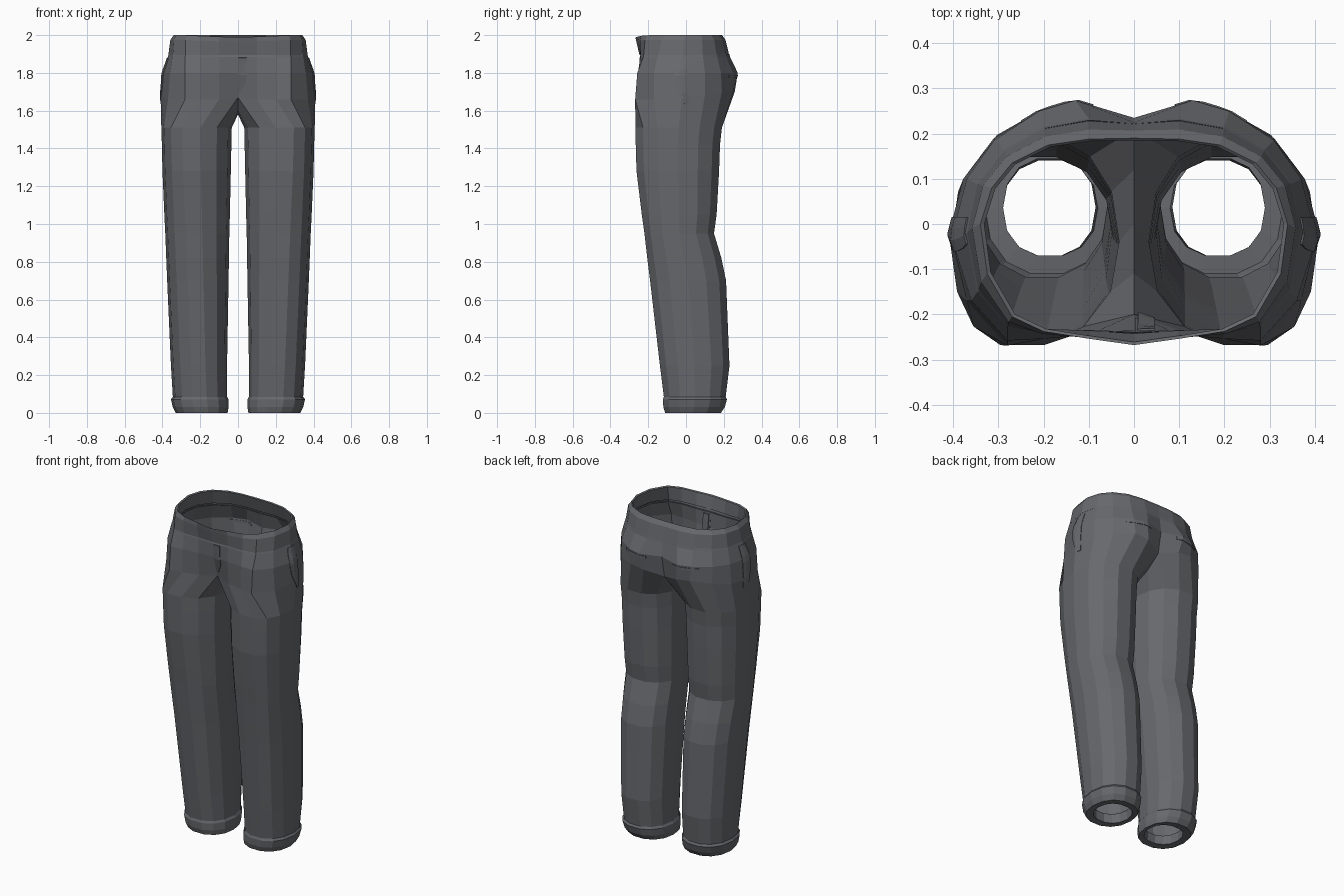
import bpy, bmesh, math
from mathutils import Vector
from mathutils.bvhtree import BVHTree

if "Cube" in bpy.data.objects:
    bpy.data.objects.remove(bpy.data.objects["Cube"])

cloth = bpy.data.materials.new("charcoal cloth")
cloth.diffuse_color = (0.135, 0.14, 0.152, 1)
cloth.use_nodes = True
cloth.node_tree.nodes["Principled BSDF"].inputs["Base Color"].default_value = cloth.diffuse_color
N, OUT = 14, 11          # points per leg ring, and how many continue above the crotch


def finish(name, bm, mirror=True):
    me = bpy.data.meshes.new(name)
    bm.to_mesh(me)
    ob = bpy.data.objects.new(name, me)
    bpy.context.collection.objects.link(ob)
    me.materials.append(cloth)
    if mirror:
        m = ob.modifiers.new("mirror", 'MIRROR')
        m.use_clip = True
        m.merge_threshold = 0.0005
    return ob


def add_ring(bm, pts):
    return [bm.verts.new(p) for p in pts]


def bridge(bm, low, high, closed):
    n = len(low)
    for i in range(n if closed else n - 1):
        j = (i + 1) % n
        bm.faces.new((low[i], low[j], high[j], high[i]))


def leg_points(z, x0, x1, y0, y1):
    """Rounded leg section whose front crease drifts outward with height."""
    cx, cy, rx, ry = (x0 + x1) / 2, (y0 + y1) / 2, (x1 - x0) / 2, (y1 - y0) / 2
    pts = []
    for i in range(N):
        a = math.tau * (i - 5) / N
        c, s = math.cos(a), math.sin(a)
        u = math.copysign(abs(c) ** 0.9, c)
        v = math.copysign(abs(s) ** 0.9, s) / 0.977
        u += 0.16 * max(-v, 0) * (1 - u * u) * min(z / 1.4, 1)
        pts.append((cx + rx * u, cy + ry * v, z))
    return pts


# leg sections: height, inner x, outer x, front y, back y
LEG = [(0.085, .058, .345, -.117, .21), (0.25, .058, .355, -.138, .23),
       (0.7, .05, .375, -.19, .212), (0.82, .048, .38, -.205, .187),
       (0.95, .046, .385, -.22, .148), (1.05, .043, .39, -.234, .162),
       (1.28, .038, .4, -.262, .175), (1.42, .035, .403, -.266, .18),
       (1.51, .033, .406, -.268, .19)]
CUFF = [(0.06, .085, .29, -.07, .145), (0.004, .08, .29, -.07, .14),
        (0.0, .055, .33, -.11, .185), (0.03, .05, .345, -.12, .205),
        (0.072, .05, .355, -.122, .217), (0.085, .058, .345, -.117, .21)]
# half sections of the seat, front centre to back centre
HIP = [(0, -.2), (.1, -.235), (.2, -.255), (.28, -.269), (.37, -.17), (.41, -.02),
       (.378, .1), (.31, .19), (.2, .252), (.11, .258), (0, .21)]
SEAT = [(0, -.235), (.1, -.245), (.2, -.254), (.28, -.258), (.36, -.17), (.404, -.03),
        (.37, .1), (.31, .185), (.21, .25), (.13, .274), (0, .235)]
YOKE = [(0, -.244), (.1, -.24), (.2, -.242), (.28, -.226), (.347, -.15), (.372, -.02),
        (.35, .09), (.29, .165), (.2, .215), (.1, .233), (0, .225)]
WAIST = [(0, -.268), (.1, -.254), (.2, -.238), (.27, -.205), (.325, -.11), (.34, 0),
         (.315, .08), (.27, .135), (.19, .175), (.1, .188), (0, .19)]

# legs and seat in one shell
bm = bmesh.new()
rings = [add_ring(bm, leg_points(*r)) for r in LEG]
for lo, hi in zip(rings, rings[1:]):
    bridge(bm, lo, hi, True)
hip_z = [1.67, 1.66, 1.66, 1.66, 1.66, 1.68, 1.68, 1.7, 1.71, 1.7, 1.67]
hip = add_ring(bm, [(x, y, z) for (x, y), z in zip(HIP, hip_z)])
crotch = add_ring(bm, [(0, .12, 1.605), (0, 0, 1.58), (0, -.11, 1.605)])
bridge(bm, rings[-1], hip + crotch, True)
last = hip
for z, pts in ((1.8, SEAT), (1.885, YOKE), (1.9, YOKE)):
    k = 0.985 if z == 1.9 else 1
    ring = add_ring(bm, [(x * k, y * k, z) for x, y in pts])
    bridge(bm, last, ring, False)
    last = ring
bvh = BVHTree.FromBMesh(bm)
finish("legs_and_seat", bm)

# turned cuffs
bm = bmesh.new()
rings = [add_ring(bm, leg_points(*r)) for r in CUFF]
for lo, hi in zip(rings, rings[1:]):
    bridge(bm, lo, hi, True)
finish("cuffs", bm)

# waistband: stepped outer face, folded top and inner face
bm = bmesh.new()
last = None
for z, t, k in ((1.895, .1, .97), (1.895, .1, 1.0), (1.975, .6, 1.015), (2.0, 1, 1.0),
                (1.995, 1, .975), (1.91, .3, .965)):
    pts = []
    for (ax, ay), (bx, by) in zip(YOKE, WAIST):
        dip = 0.012 * max(0, 1 - ax / .3) if ay < 0 and z > 1.95 else 0
        pts.append(((ax + (bx - ax) * t) * k, (ay + (by - ay) * t) * k, z - dip))
    ring = add_ring(bm, pts)
    if last:
        bridge(bm, last, ring, False)
    last = ring
finish("waistband", bm)


def patch(name, direction, edges, z0, z1, lift, nu=3, nv=6, mirror=True):
    """Thin plate laid on the cloth; edges(v) gives its two sides at height v."""
    d = Vector(direction)
    bm = bmesh.new()
    rows = []
    for j in range(nv + 1):
        v = j / nv
        a, b = edges(v)
        row = []
        for i in range(nu + 1):
            s, z = a + (b - a) * i / nu, z0 + (z1 - z0) * v
            start = Vector((s, 0, z)) if d.y else Vector((0, s, z))
            hit = bvh.ray_cast(start - d, d)[0]
            row.append(bm.verts.new(hit - d * lift) if hit else None)
        rows.append(row)
    for lo, hi in zip(rows, rows[1:]):
        for i in range(nu):
            q = (lo[i], lo[i + 1], hi[i + 1], hi[i])
            if all(q):
                bm.faces.new(q)
    bm.normal_update()
    for f in bm.faces:
        if f.normal.dot(d) > 0:
            f.normal_flip()
    ob = finish(name, bm, mirror)
    s = ob.modifiers.new("thickness", 'SOLIDIFY')
    s.thickness = 0.005
    s.offset = -1


# fly flap outside and its facing inside
patch("fly_flap", (0, 1, 0), lambda v: (0.002, .045 * min(1, .35 + 2 * v)), 1.7, 1.88, .004,
      mirror=False)
patch("fly_facing", (0, 1, 0), lambda v: (0.008, .045), 1.69, 1.88, -.006, mirror=False)
# curved side pockets
patch("side_pocket", (-1, 0, 0),
      lambda v: (-.075 + .07 * (1 - v) ** 2.5 + .03 * v ** 3, .015), 1.63, 1.88, .004, nv=8)
# back pocket welts
patch("back_pocket_welt", (0, -1, 0), lambda v: (.09, .25), 1.775, 1.79, .004, nu=5, nv=1)
